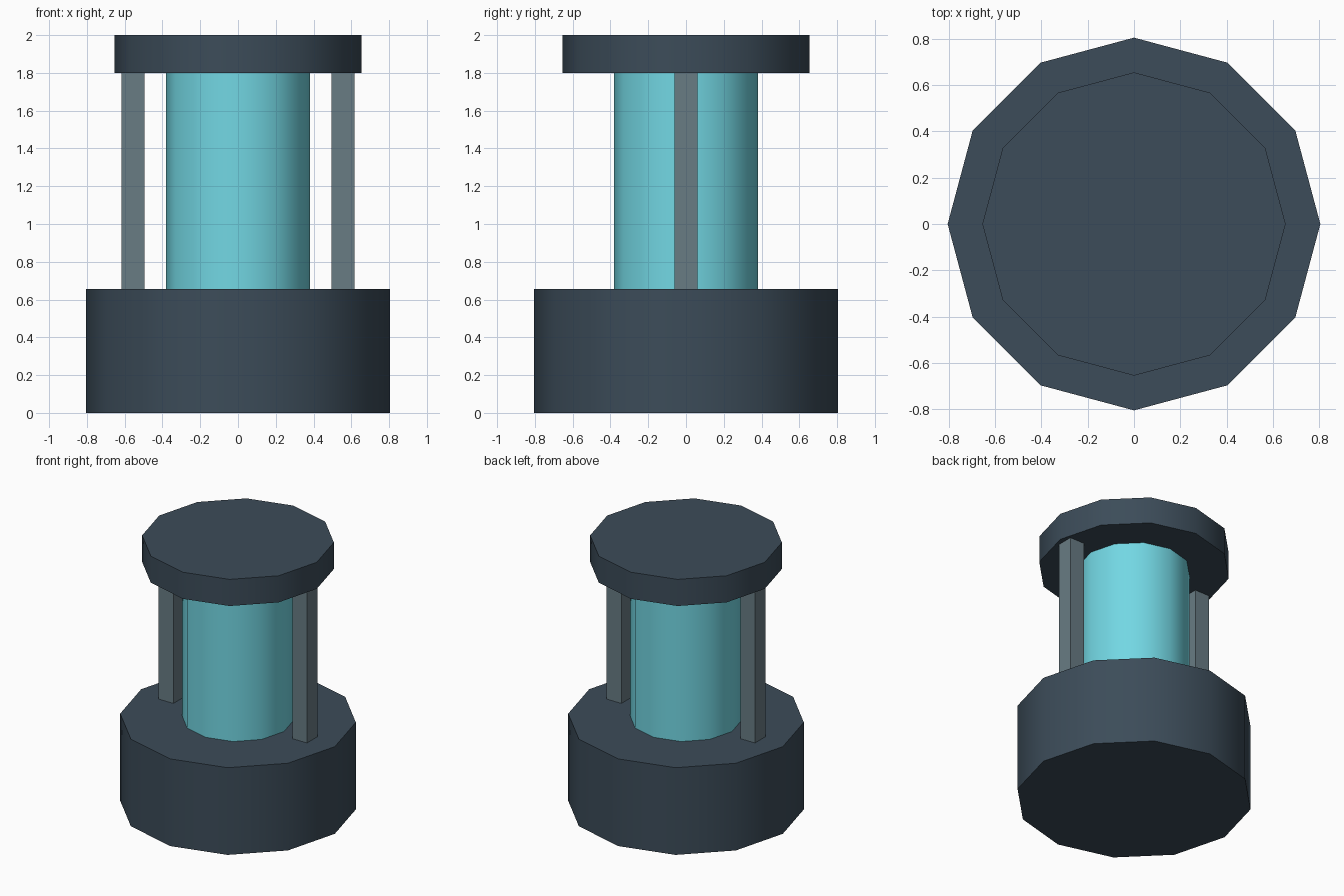
import bpy, math

if "Cube" in bpy.data.objects:
    bpy.data.objects.remove(bpy.data.objects["Cube"])


def material(name, rgb):
    m = bpy.data.materials.new(name)
    m.diffuse_color = (*rgb, 1.0)
    m.use_nodes = True
    m.node_tree.nodes["Principled BSDF"].inputs["Base Color"].default_value = m.diffuse_color
    return m


dark = material("dark_metal", (0.045, 0.072, 0.100))
grey = material("strut_metal", (0.14, 0.20, 0.23))
cyan = material("cyan_glow", (0.17, 0.68, 0.77))


def drum(name, radius, z0, z1, mat):
    # 12-sided cylinder with a corner on each axis, smooth sides and crisp rims
    bpy.ops.mesh.primitive_cylinder_add(vertices=12, radius=radius, depth=z1 - z0,
                                        location=(0, 0, (z0 + z1) / 2))
    ob = bpy.context.object
    ob.name = name
    ob.data.materials.append(mat)
    bpy.ops.object.shade_smooth_by_angle(angle=math.radians(40))
    return ob


BASE_TOP, CAP_BOTTOM = 0.655, 1.80

# Base, glowing core and cap
drum("base", 0.805, 0, BASE_TOP, dark)
drum("core", 0.382, BASE_TOP, CAP_BOTTOM, cyan)
drum("cap", 0.655, CAP_BOTTOM, 2.0, dark)

# Square struts on either side of the core
for name, side in (("left_strut", -1), ("right_strut", 1)):
    bpy.ops.mesh.primitive_cube_add(size=1, location=(side * 0.555, 0, (BASE_TOP + CAP_BOTTOM) / 2))
    strut = bpy.context.object
    strut.name = name
    strut.scale = (0.122, 0.122, CAP_BOTTOM - BASE_TOP)
    bpy.ops.object.transform_apply(location=False, rotation=False, scale=True)
    strut.data.materials.append(grey)
